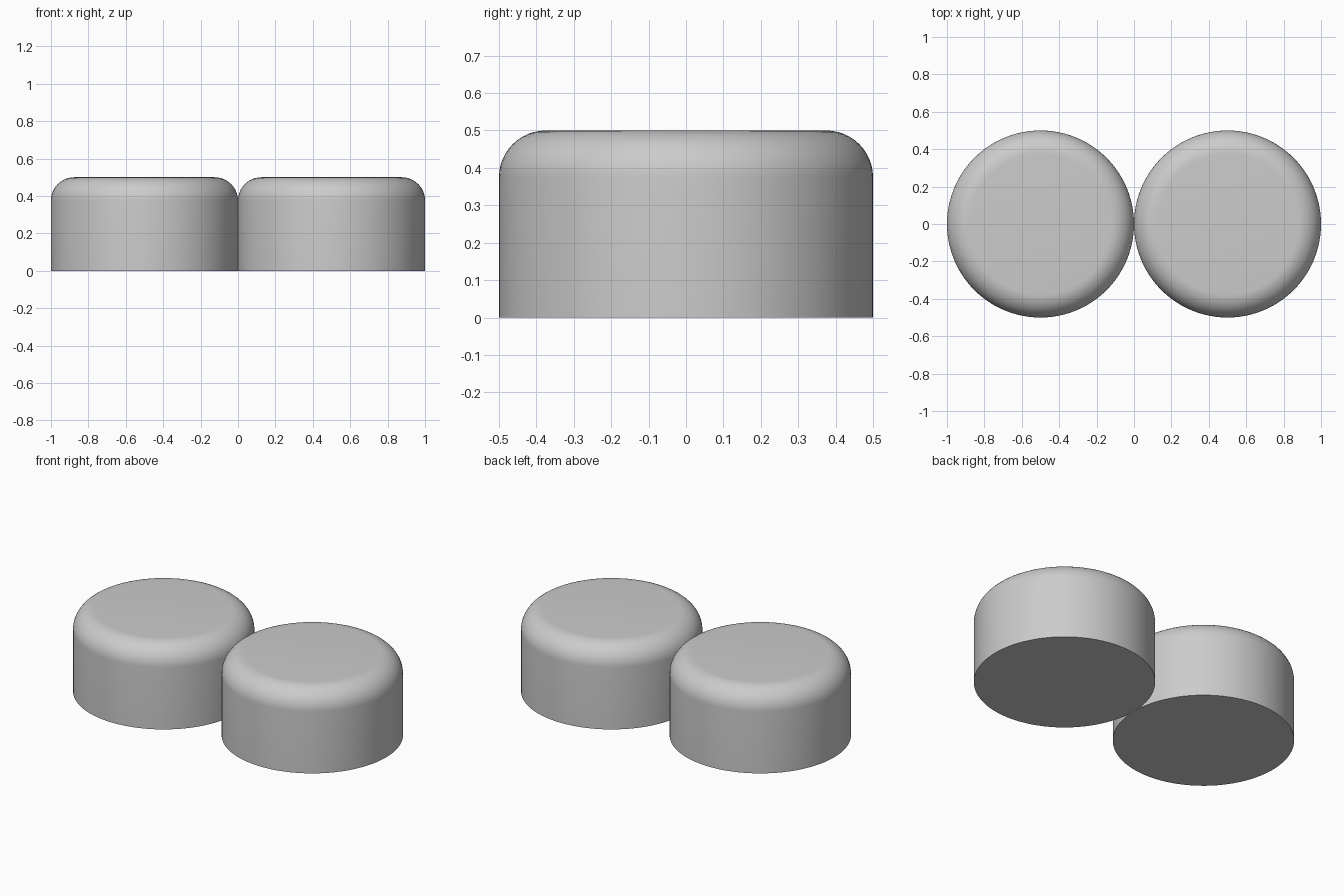
import bpy, bmesh, math

if "Cube" in bpy.data.objects:
    bpy.data.objects.remove(bpy.data.objects["Cube"])

grey = bpy.data.materials.new("light_grey")
grey.diffuse_color = (0.6, 0.6, 0.6, 1)
grey.use_nodes = True
grey.node_tree.nodes["Principled BSDF"].inputs["Base Color"].default_value = grey.diffuse_color

RADIUS, HEIGHT, FILLET = 0.5, 0.5, 0.125


def rounded_puck(name, x):
    """Solid cylinder with a rounded top rim and a sharp, flat base."""
    bm = bmesh.new()
    bmesh.ops.create_cone(bm, cap_ends=True, segments=96, radius1=RADIUS,
                          radius2=RADIUS, depth=HEIGHT)
    bmesh.ops.translate(bm, verts=bm.verts, vec=(0, 0, HEIGHT / 2))
    rim = [e for e in bm.edges if all(v.co.z > HEIGHT - 0.01 for v in e.verts)]
    bmesh.ops.bevel(bm, geom=rim, offset=FILLET, offset_type='OFFSET',
                    segments=12, profile=0.5, affect='EDGES')
    mesh = bpy.data.meshes.new(name)
    bm.to_mesh(mesh)
    bm.free()
    mesh.materials.append(grey)
    obj = bpy.data.objects.new(name, mesh)
    obj.location.x = x
    bpy.context.collection.objects.link(obj)
    # Smooth sides and rim, sharp base edge
    bpy.ops.object.select_all(action='DESELECT')
    obj.select_set(True)
    bpy.context.view_layer.objects.active = obj
    bpy.ops.object.shade_smooth_by_angle(angle=math.radians(30))


# Two identical pucks touching at the centre
rounded_puck("left_puck", -RADIUS)
rounded_puck("right_puck", RADIUS)
